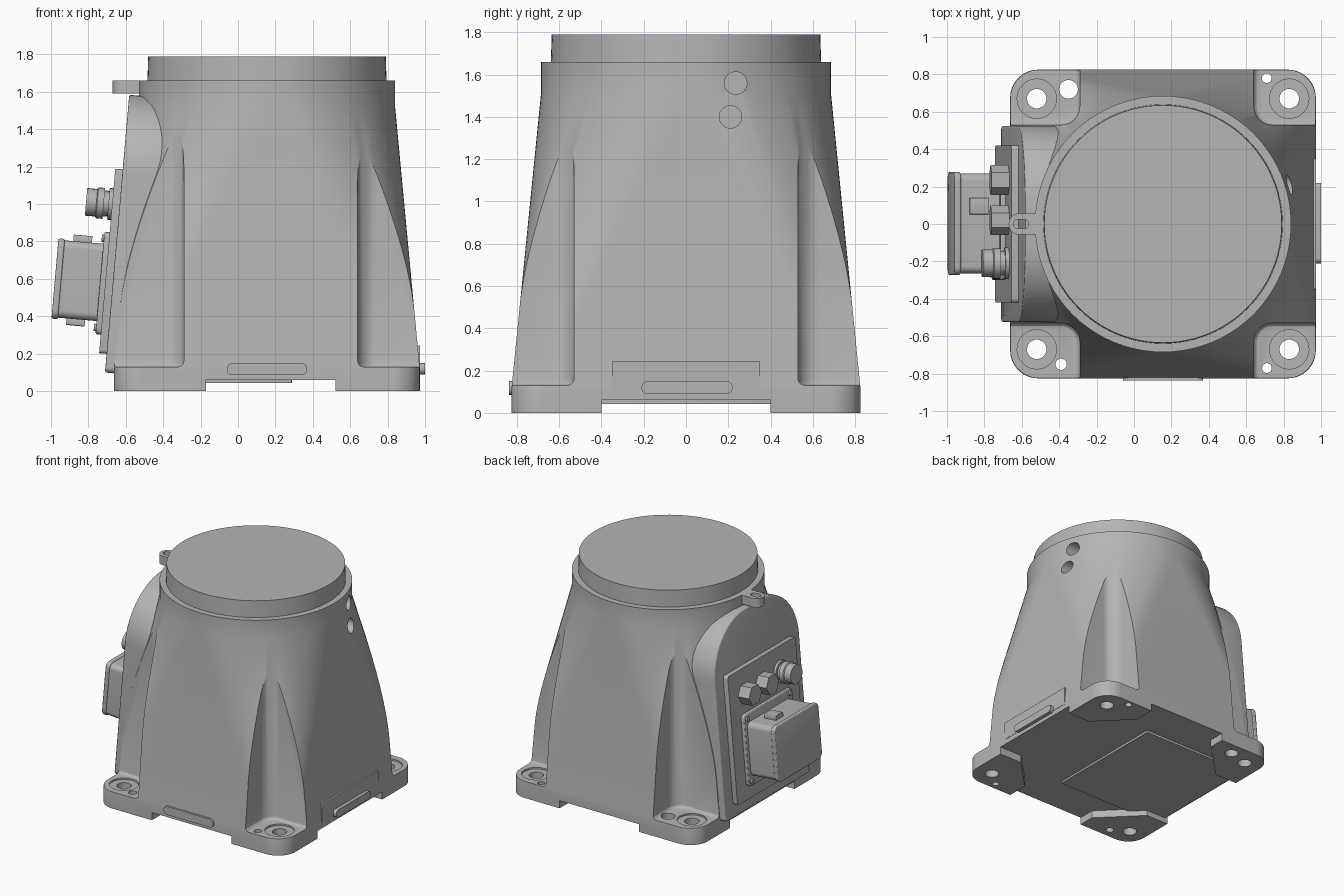
import bpy, bmesh, math
from mathutils import Matrix, Vector

old = bpy.data.objects.get("Cube")
if old:
    bpy.data.objects.remove(old, do_unlink=True)

grey = bpy.data.materials.new("cast_grey")
grey.use_nodes = True
COLOUR = (0.46, 0.46, 0.46, 1)
grey.diffuse_color = COLOUR
grey.node_tree.nodes["Principled BSDF"].inputs["Base Color"].default_value = COLOUR

CX = 0.155          # centre line of the housing
TILT = math.atan(0.0874)
S, C = math.sin(TILT), math.cos(TILT)


def frame(u, v, w, origin=(0, 0, 0)):
    m = Matrix((u, v, w)).transposed().to_4x4()
    m.translation = origin
    return m


FLAT = Matrix.Identity(4)
FRONT = frame((1, 0, 0), (0, 0, 1), (0, -1, 0))
LEFT = frame((0, 1, 0), (0, 0, 1), (1, 0, 0))
PANEL = frame((0, -1, 0), (S, 0, C), (-C, 0, S), (-0.72, 0, 0))


def rounded(u0, u1, v0, v1, r, seg=8):
    """Rectangle outline; r is one radius or four, from upper right anticlockwise."""
    rs = r if isinstance(r, (list, tuple)) else [r] * 4
    pts = []
    for i, (u, v) in enumerate(((u1, v1), (u0, v1), (u0, v0), (u1, v0))):
        su, sv = (1 if u == u1 else -1), (1 if v == v1 else -1)
        for k in range(seg + 1):
            a = (i + k / seg) * math.pi / 2
            pts.append((u - su * rs[i] + rs[i] * math.cos(a),
                        v - sv * rs[i] + rs[i] * math.sin(a)))
    return pts


def circle(u, v, r, n=32):
    return [(u + r * math.cos(2 * math.pi * k / n), v + r * math.sin(2 * math.pi * k / n))
            for k in range(n)]


def loft(name, rings, m=FLAT, bevel=0):
    """Skin a stack of (outline, height) rings and cap both ends."""
    bm = bmesh.new()
    loops = [[bm.verts.new(m @ Vector((u, v, w))) for u, v in pts] for pts, w in rings]
    for a, b in zip(loops, loops[1:]):
        for i in range(len(a)):
            j = (i + 1) % len(a)
            bm.faces.new((a[i], a[j], b[j], b[i]))
    bm.faces.new(loops[0][::-1])
    bm.faces.new(loops[-1])
    bmesh.ops.remove_doubles(bm, verts=bm.verts, dist=1e-5)
    bmesh.ops.recalc_face_normals(bm, faces=bm.faces)
    mesh = bpy.data.meshes.new(name)
    bm.to_mesh(mesh)
    bm.free()
    mesh.materials.append(grey)
    ob = bpy.data.objects.new(name, mesh)
    bpy.context.collection.objects.link(ob)
    if bevel:
        mod = ob.modifiers.new("soft_edges", "BEVEL")
        mod.width, mod.segments, mod.angle_limit = bevel, 3, math.radians(50)
        apply(ob, mod)
    return ob


def prism(name, pts, lo, hi, m=FLAT, bevel=0):
    return loft(name, [(pts, lo), (pts, hi)], m, bevel)


def activate(ob):
    bpy.ops.object.select_all(action="DESELECT")
    ob.select_set(True)
    bpy.context.view_layer.objects.active = ob


def apply(ob, mod):
    activate(ob)
    bpy.ops.object.modifier_apply(modifier=mod.name)


def cut(ob, cutter):
    cutter.hide_render = True
    mod = ob.modifiers.new("cut", "BOOLEAN")
    mod.operation, mod.solver, mod.object = "DIFFERENCE", "EXACT", cutter
    apply(ob, mod)
    bpy.data.objects.remove(cutter, do_unlink=True)


# Main casting: square foot blending to a round collar
foot = rounded(CX - 0.817, CX + 0.817, -0.825, 0.825, 0.15, 20)
neck = rounded(CX - 0.685, CX + 0.685, -0.685, 0.685, 0.685, 20)
body = loft("housing_body", [(foot, 0), (foot, 0.12), (neck, 1.52), (neck, 1.66)])

# Corner pockets above the mounting feet
for sy in (-1, 1):
    ys = sorted((sy * 0.53, sy * 1.3))
    cut(body, prism("pocket_cutter", rounded(0.64, 1.4, *ys, 0.1), 0.13, 1.62, bevel=0.03))
    cut(body, prism("pocket_cutter", rounded(-1.2, -0.29, *ys, 0.1), 0.13, 1.5, bevel=0.03))

# Clearance under the floor, leaving four feet
cut(body, prism("gap_cutter", rounded(-0.17, 0.52, -1, 1, 0.01, 2), -0.1, 0.06))
cut(body, prism("gap_cutter", rounded(-1, 1.2, -0.4, 0.4, 0.01, 2), -0.1, 0.06))
cut(body, prism("gap_cutter", rounded(-0.72, 0.72, -0.72, 0.72, 0.05, 4), -0.1, 0.06,
                Matrix.Translation((CX, 0, 0)) @ Matrix.Rotation(math.pi / 4, 4, "Z")))

# Bolt holes with spot faces, then dowel holes
for x in (-0.52, 0.83):
    for y in (-0.67, 0.67):
        cut(body, prism("spot_cutter", circle(x, y, 0.105), 0.118, 0.3))
        cut(body, prism("bolt_cutter", circle(x, y, 0.052), -0.1, 0.3))
for x, y, r in ((-0.35, 0.72, 0.05), (0.71, 0.78, 0.026), (0.71, -0.77, 0.026),
                (-0.39, -0.75, 0.03)):
    cut(body, prism("dowel_cutter", circle(x, y, r), -0.1, 0.3))

# Side ports near the collar
for y, z in ((0.21, 1.4), (0.235, 1.56)):
    cut(body, prism("port_cutter", circle(y, z, 0.053), 0.7, 1.1, LEFT))

# Round top cap
cap = [(circle(CX, 0, r, 96), z) for r, z in ((0.64, 1.64), (0.635, 1.79))]
loft("top_cap", cap)

# Base details
prism("floor_plate", rounded(-0.64, 0.29, -0.5, 0.5, 0.01, 2), 0.043, 0.07)
prism("front_pad", rounded(-0.06, 0.37, 0.085, 0.15, 0.03), 0.8, 0.838, FRONT)
prism("side_pad", rounded(-0.21, 0.22, 0.09, 0.15, 0.028), 0.9, 1.0, LEFT)
prism("side_cover", rounded(-0.35, 0.35, 0.1, 0.245, 0.005, 2), 0.9, 0.974, LEFT)

# Arched terminal housing on a sloping face
prism("terminal_housing", rounded(-0.525, 0.525, 0.1, 1.59, [0.42, 0.42, 0.03, 0.03], 16),
      -0.36, 0, PANEL, 0.012)
prism("terminal_plate", rounded(-0.42, 0.42, 0.2, 1.19, 0.02, 4), -0.01, 0.04, PANEL)
prism("socket_plate", rounded(-0.3, 0.3, 0.3, 0.85, 0.03, 4), 0.03, 0.068, PANEL, 0.008)
prism("socket_box", rounded(-0.27, 0.265, 0.37, 0.785, 0.04), 0.06, 0.28, PANEL)
prism("socket_lid", rounded(-0.278, 0.273, 0.362, 0.793, 0.045), 0.275, 0.31, PANEL, 0.01)
for v0, v1 in ((0.335, 0.38), (0.775, 0.82)):
    prism("socket_latch", rounded(-0.14, -0.05, v0, v1, 0.01, 3), 0.13, 0.23, PANEL)
for u in (-0.265, 0.265):
    for v in (0.335, 0.815):
        prism("socket_screw", circle(u, v, 0.02, 16), 0.06, 0.08, PANEL)

# Two hexagonal plugs and one round connector
for u in (-0.235, -0.02):
    prism("hex_plug", circle(u, 1.0, 0.08, 6), 0.03, 0.135, PANEL)
profile = ((0.085, 0.03), (0.085, 0.06), (0.065, 0.06), (0.065, 0.085), (0.083, 0.085),
           (0.083, 0.12), (0.074, 0.125), (0.074, 0.18))
loft("round_connector", [(circle(0.21, 1.0, r, 24), w) for r, w in profile], PANEL)

# Lifting lug at the collar
lug = prism("lifting_lug", rounded(-0.67, -0.4, -0.057, 0.057, [0.01, 0.056, 0.056, 0.01]),
            1.59, 1.66)
cut(lug, prism("slot_cutter", rounded(-0.645, -0.565, -0.025, 0.025, 0.024), 1.5, 1.8))

for ob in list(bpy.context.collection.objects):
    if ob.type == "MESH" and grey.name in ob.data.materials:
        activate(ob)
        bpy.ops.object.shade_smooth_by_angle(angle=math.radians(28))
